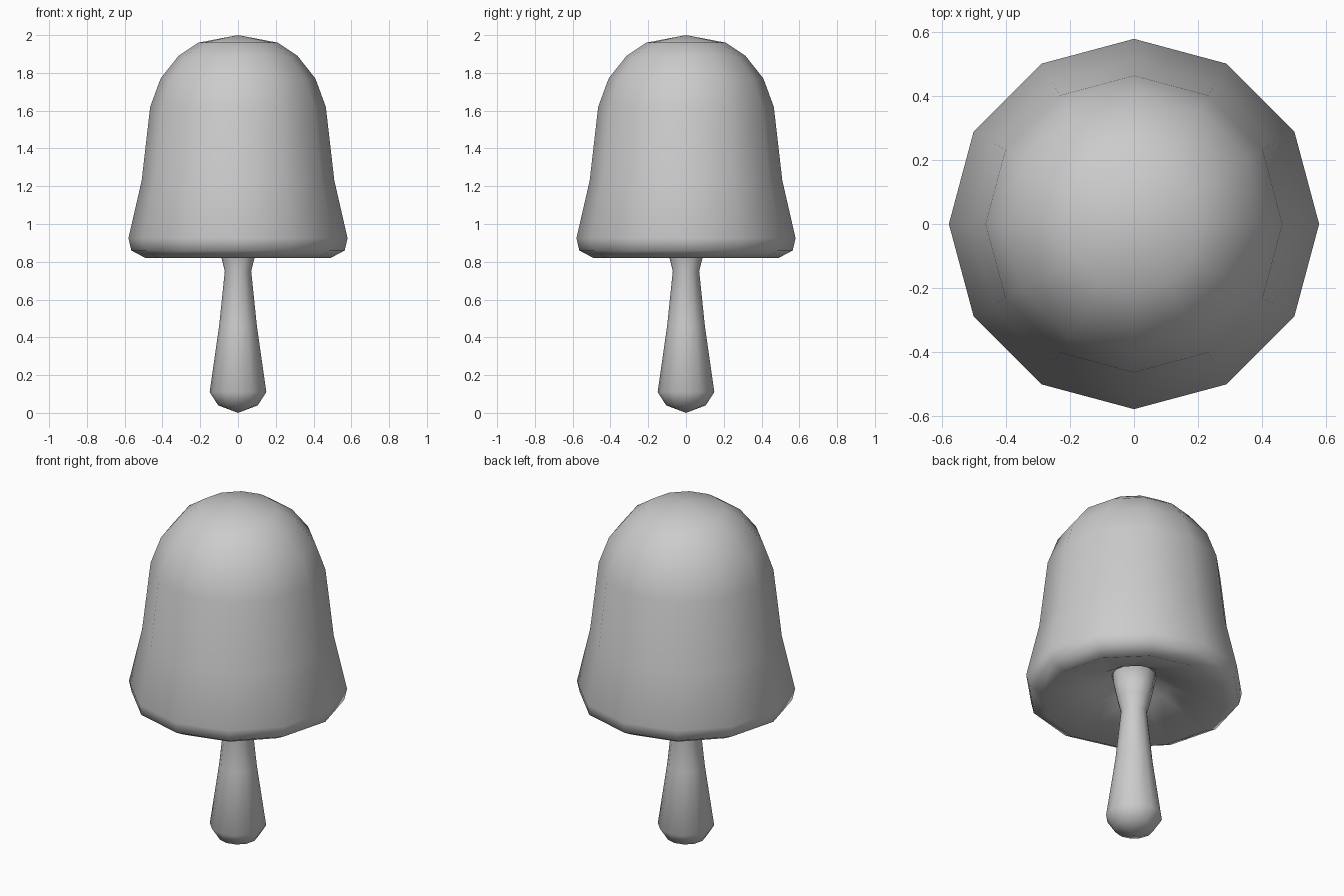
import bpy
import bmesh
from math import cos, sin, tau

default = bpy.data.objects.get("Cube")
if default:
    bpy.data.objects.remove(default, do_unlink=True)

SIDES = 12

# One plain grey for the whole mushroom
grey = bpy.data.materials.new("plain_grey")
grey.use_nodes = True
colour = (0.6, 0.6, 0.6, 1.0)
grey.diffuse_color = colour
grey.node_tree.nodes["Principled BSDF"].inputs["Base Color"].default_value = colour


def lathe(name, profile):
    """Spin (radius, height) points about z; zero radius makes a pole."""
    bm = bmesh.new()
    rings = []
    for r, z in profile:
        if r == 0:
            rings.append([bm.verts.new((0, 0, z))] * SIDES)
        else:
            rings.append([bm.verts.new((r * cos(tau * i / SIDES), r * sin(tau * i / SIDES), z))
                          for i in range(SIDES)])
    for low, high in zip(rings, rings[1:]):
        for i in range(SIDES):
            j = (i + 1) % SIDES
            corners = dict.fromkeys((low[i], low[j], high[j], high[i]))
            bm.faces.new(list(corners)).smooth = True
    bmesh.ops.recalc_face_normals(bm, faces=bm.faces)
    mesh = bpy.data.meshes.new(name)
    bm.to_mesh(mesh)
    bm.free()
    mesh.materials.append(grey)
    obj = bpy.data.objects.new(name, mesh)
    bpy.context.collection.objects.link(obj)
    return obj


# Bell-shaped cap with a hollow underside around the stem
lathe("cap", [(0, 0.99), (0.11, 0.98), (0.19, 0.93), (0.49, 0.82), (0.565, 0.86),
              (0.58, 0.925), (0.51, 1.23), (0.465, 1.62), (0.41, 1.77),
              (0.315, 1.89), (0.21, 1.96), (0, 2.0)])

# Club-shaped stem, flared where it meets the cap
lathe("stem", [(0, 0), (0.105, 0.04), (0.15, 0.11), (0.1, 0.46),
               (0.07, 0.75), (0.09, 0.83), (0.12, 0.975), (0, 0.985)])
